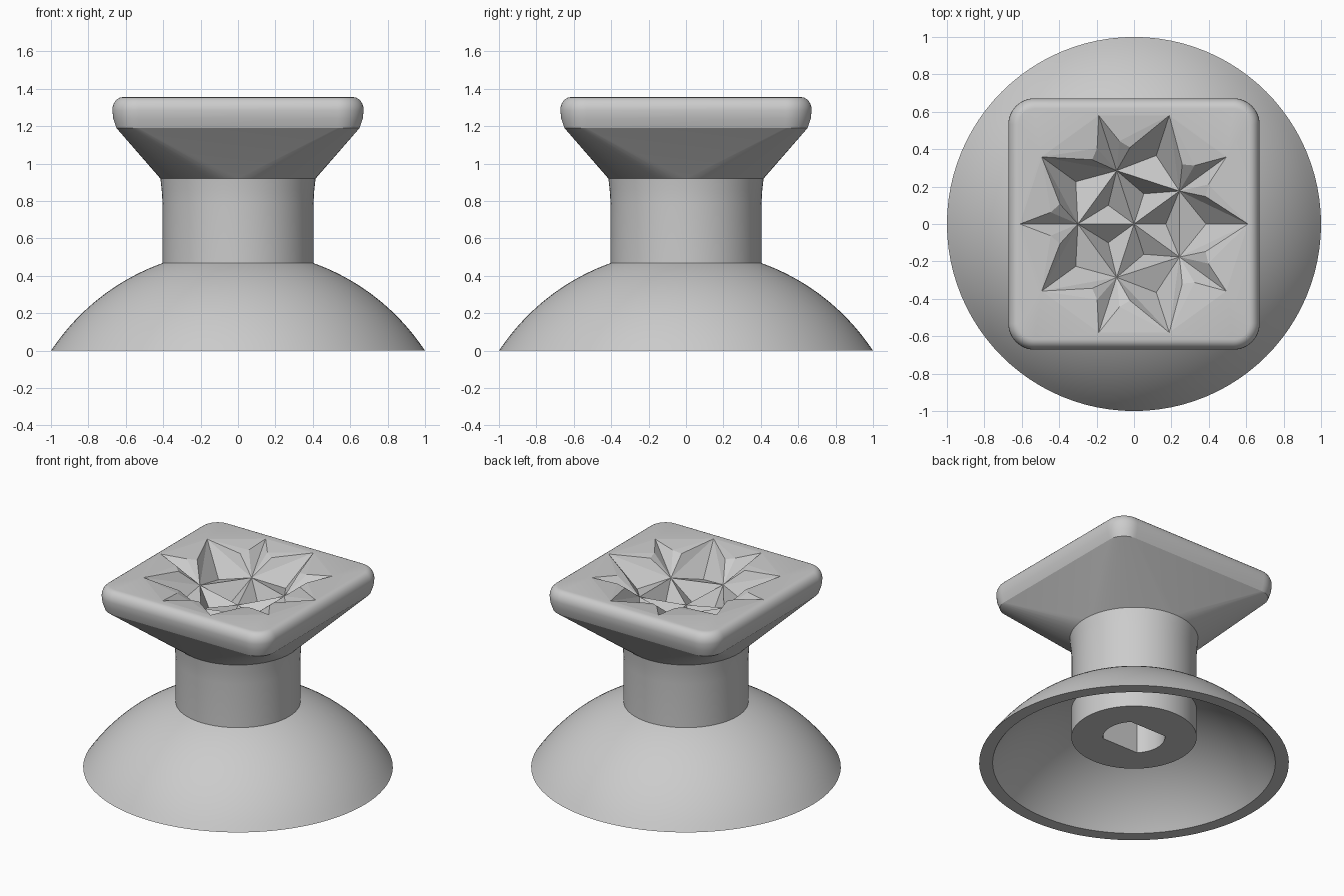
import bpy, bmesh, math
from mathutils import Vector

cube = bpy.data.objects.get("Cube")
if cube:
    bpy.data.objects.remove(cube, do_unlink=True)

grey = bpy.data.materials.new("neutral_grey")
grey.use_nodes = True
colour = (0.6, 0.6, 0.6, 1)
grey.diffuse_color = colour
grey.node_tree.nodes["Principled BSDF"].inputs["Base Color"].default_value = colour

TOP = 1.355
SEGMENTS = 96


def polar(r, degrees, z):
    a = math.radians(degrees)
    return Vector((r * math.cos(a), r * math.sin(a), z))


def circle(r, z, flat=None):
    """Ring of points; flat trims it to a double-D outline."""
    pts = [polar(r, 360 * i / SEGMENTS, z) for i in range(SEGMENTS)]
    if flat:
        for p in pts:
            p.y = max(-flat, min(flat, p.y))
    return pts


def rounded_square(half, radius, z, steps=12):
    pts = []
    for corner in range(4):
        centre = polar((half - radius) * math.sqrt(2), 45 + 90 * corner, z)
        for i in range(steps + 1):
            pts.append(centre + polar(radius, 90 * (corner + i / steps), 0))
    return pts


def loft(bm, rings):
    """Skin successive rings and return their vertices."""
    loops = [[bm.verts.new(p) for p in ring] for ring in rings]
    n = len(loops[0])
    for a, b in zip(loops, loops[1:]):
        for i in range(n):
            j = (i + 1) % n
            bm.faces.new((a[i], a[j], b[j], b[i]))
    return loops


def finish(bm, name, flat_index=None):
    bmesh.ops.remove_doubles(bm, verts=bm.verts, dist=0.0005)
    bmesh.ops.recalc_face_normals(bm, faces=bm.faces)
    mesh = bpy.data.meshes.new(name)
    bm.to_mesh(mesh)
    bm.free()
    mesh.materials.append(grey)
    obj = bpy.data.objects.new(name, mesh)
    bpy.context.collection.objects.link(obj)
    bpy.ops.object.select_all(action='DESELECT')
    obj.select_set(True)
    bpy.context.view_layer.objects.active = obj
    bpy.ops.object.shade_smooth_by_angle(angle=math.radians(20))
    if flat_index is not None:
        # keep the carved facets crisp
        for p in mesh.polygons:
            if min(mesh.vertices[v].co.z for v in p.vertices) > 1 and \
                    max(math.hypot(*mesh.vertices[v].co.xy) for v in p.vertices) < flat_index:
                p.use_smooth = False
    return obj


# Dome skirt, neck and hollow stem as one turned body
SPHERE_Z = -0.659


def arc(radius, r_from, r_to, steps=20):
    a, b = math.asin(r_from / radius), math.asin(r_to / radius)
    angles = [a + (b - a) * i / steps for i in range(steps + 1)]
    return [(radius * math.sin(t), SPHERE_Z + radius * math.cos(t)) for t in angles]


profile = [(0.415, 0.92), (0.408, 0.86), (0.403, 0.78)]
profile += arc(1.197, 0.403, 1.0)
profile += arc(1.126, 0.913, 0.405)
profile += [(0.405, 0.19)]
rings = [circle(r, max(z, 0)) for r, z in profile]
rings += [circle(0.2, z, flat=0.14) for z in (0.19, 0.8)]
bm = bmesh.new()
loops = loft(bm, rings)
bm.faces.new(loops[0])
bm.faces.new(loops[-1])
finish(bm, "dome_and_stem")

# Head: round neck flaring to a rounded square with a rolled rim
sections = [(0.415, 0.415, 0.92), (0.65, 0.12, 1.19), (0.667, 0.135, 1.24)]
for i in range(7):
    t = math.radians(15 * i)
    inset = 0.055 * (1 - math.cos(t))
    sections.append((0.672 - inset, 0.14 - inset, 1.285 + 0.07 * math.sin(t)))
bm = bmesh.new()
loops = loft(bm, [rounded_square(*s) for s in sections])
bm.faces.new(loops[0])
rim = loops[-1]

# Carved star: five hubs joined by faceted hollows, ten tips on the top face
centre = bm.verts.new((0, 0, TOP - 0.2))


def star_ring(r, offset, depth):
    return [bm.verts.new(polar(r, offset + 72 * k, TOP - depth)) for k in range(5)]


hub = star_ring(0.3, 36, 0.14)
own_tip = star_ring(0.61, 36, 0)
shared_tip = star_ring(0.61, 0, 0)
pit = star_ring(0.17, 0, 0.27)
hollow = star_ring(0.385, 0, 0.19)
own_side = {s: star_ring(0.45, 36 + 8 * s, 0.015) for s in (-1, 1)}
shared_side = {s: star_ring(0.41, 36 + 15 * s, 0.025) for s in (-1, 1)}

outline = []
for k in range(5):
    before = hub[k - 1]
    bm.faces.new((before, hub[k], pit[k]))
    bm.faces.new((before, hub[k], hollow[k]))
    for s in (-1, 1):
        j = k if s < 0 else (k + 1) % 5
        side, notch = own_side[s][k], shared_side[s][k]
        chain = (own_tip[k], side, notch, shared_tip[j], hollow[j])
        for a, b in zip(chain, chain[1:]):
            bm.faces.new((hub[k], a, b))
        bm.faces.new((centre, hub[k], pit[j]))
        outline += [bm.edges.get(pair) for pair in zip(chain[:3], chain[1:4])]

# Flat top face between the rim and the star
bmesh.ops.remove_doubles(bm, verts=bm.verts, dist=0.0005)
edges = [e for e in bm.edges if e.is_boundary]
bmesh.ops.triangle_fill(bm, edges=edges, use_beauty=True, normal=(0, 0, 1))
finish(bm, "head_with_carved_star", flat_index=0.62)
